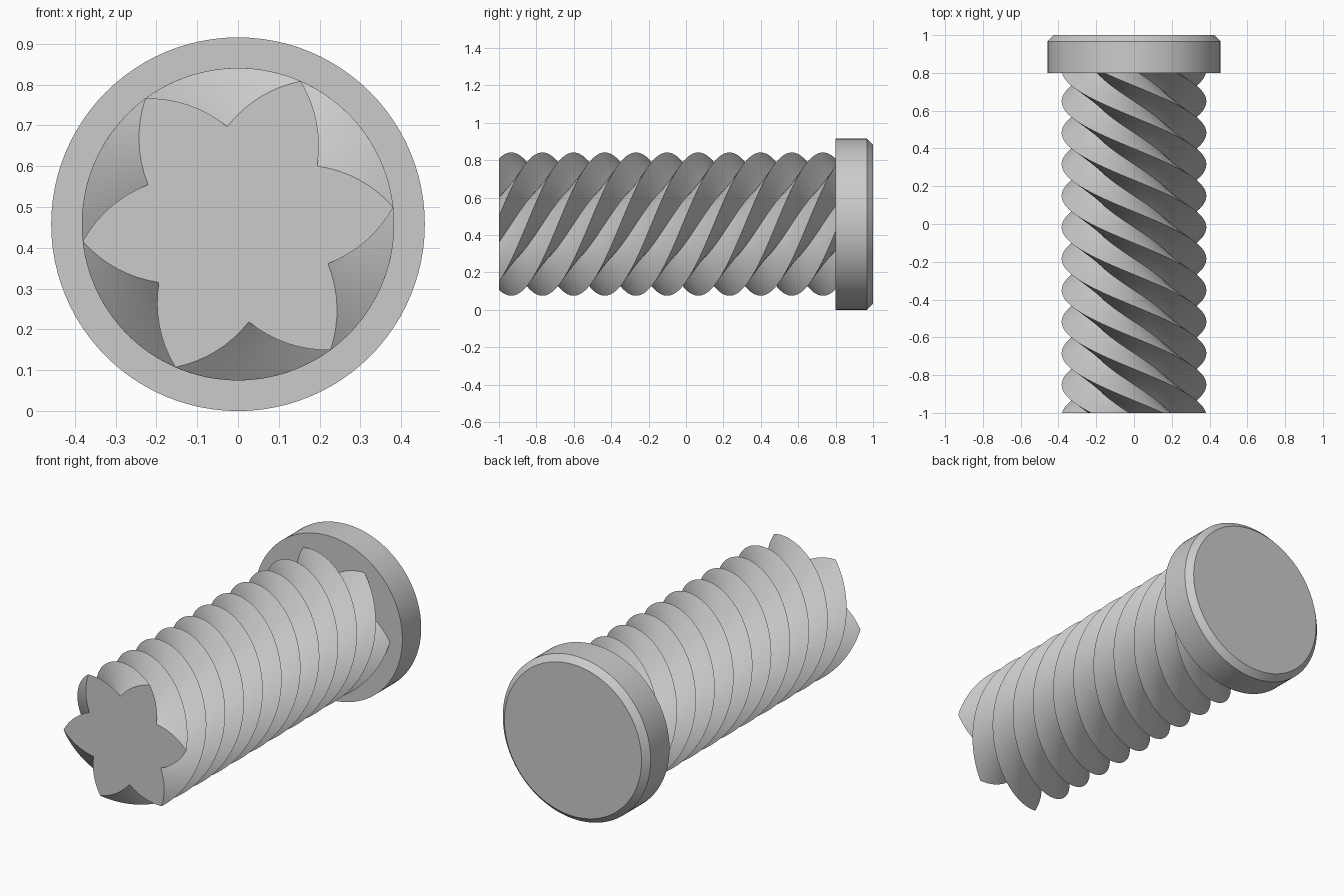
import bpy, bmesh
from math import pi, sin, cos, radians
from mathutils import Vector

cube = bpy.data.objects.get("Cube")
if cube:
    bpy.data.objects.remove(cube, do_unlink=True)

HEAD_R = 0.458           # head radius, also the height of the axis
TIP_R, VALLEY_R = 0.383, 0.241
POINTS = 6

steel = bpy.data.materials.new("light grey")
steel.use_nodes = True
grey = (0.6, 0.6, 0.6, 1)
steel.diffuse_color = grey
steel.node_tree.nodes["Principled BSDF"].inputs["Base Color"].default_value = grey


def polar(r, a):
    return Vector((r * cos(a), r * sin(a)))


def loft(name, rings):
    """Skin a list of (y, section points) rings along y and cap both ends."""
    bm = bmesh.new()
    loops = [[bm.verts.new((p.x, y, p.y + HEAD_R)) for p in pts] for y, pts in rings]
    for a, b in zip(loops, loops[1:]):
        n = len(a)
        for i in range(n):
            j = (i + 1) % n
            bm.faces.new((a[i], a[j], b[j], b[i]))
    bm.faces.new(loops[0])
    bm.faces.new(loops[-1])
    bmesh.ops.recalc_face_normals(bm, faces=bm.faces)
    mesh = bpy.data.meshes.new(name)
    bm.to_mesh(mesh)
    bm.free()
    mesh.materials.append(steel)
    ob = bpy.data.objects.new(name, mesh)
    bpy.context.collection.objects.link(ob)
    bpy.ops.object.select_all(action='DESELECT')
    ob.select_set(True)
    bpy.context.view_layer.objects.active = ob
    bpy.ops.object.shade_smooth_by_angle(angle=radians(30))
    return ob


def star(turn, segs=8, bulge=0.019):
    """Six-pointed section whose edges bow outward."""
    corners = [polar(VALLEY_R if k % 2 else TIP_R, turn + k * pi / POINTS)
               for k in range(2 * POINTS)]
    pts = []
    for k, a in enumerate(corners):
        b = corners[(k + 1) % len(corners)]
        d = (b - a).normalized()
        out = Vector((d.y, -d.x))
        for s in range(segs):
            t = s / segs
            pts.append(a.lerp(b, t) + out * bulge * 4 * t * (1 - t))
    return pts


def circle(r, n=96):
    return [polar(r, 2 * pi * i / n) for i in range(n)]


# Twisted shaft: one full turn per unit of length, its end sunk into the head
STEPS, LENGTH = 182, 1.82
shaft = []
for i in range(STEPS + 1):
    d = LENGTH * i / STEPS
    shaft.append((d - 1, star(radians(6.3) + 2 * pi * d)))
loft("twisted_shaft", shaft)

# Round head with a chamfered back rim
loft("head", [(0.8, circle(HEAD_R)), (0.967, circle(HEAD_R)), (1, circle(0.425))])
